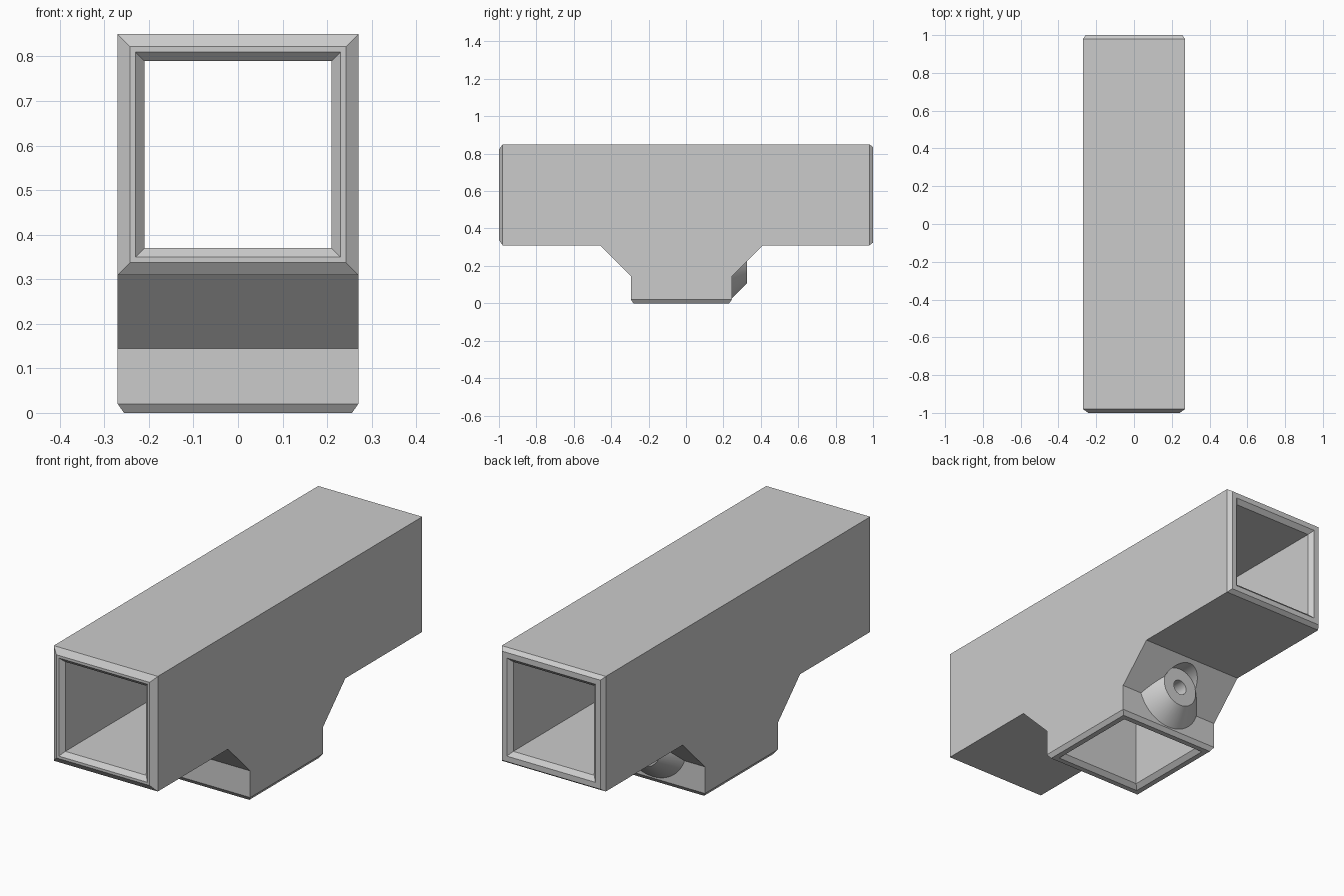
import bpy
import bmesh
import math
from mathutils import Matrix, Vector

cube = bpy.data.objects.get("Cube")
if cube:
    bpy.data.objects.remove(cube, do_unlink=True)

HALF = 0.27        # half width of the square pipe
AXIS_Z = 0.58      # height of the long pipe's centre line
BRANCH_Y = -0.025  # centre of the downward branch
BOSS_Z = 0.2       # height of the screw boss

grey = bpy.data.materials.new("plain_grey")
grey.use_nodes = True
grey.diffuse_color = (0.6, 0.6, 0.6, 1)
grey.node_tree.nodes["Principled BSDF"].inputs["Base Color"].default_value = (0.6, 0.6, 0.6, 1)


def finish(bm, name):
    bmesh.ops.recalc_face_normals(bm, faces=bm.faces)
    mesh = bpy.data.meshes.new(name)
    bm.to_mesh(mesh)
    bm.free()
    mesh.materials.append(grey)
    obj = bpy.data.objects.new(name, mesh)
    bpy.context.collection.objects.link(obj)
    return obj


def loft(name, rings, sides, matrix):
    """Closed solid from (distance, radius) rings along local z."""
    bm = bmesh.new()
    loops = []
    for dist, radius in rings:
        loop = []
        for i in range(sides):
            a = math.tau * (i + 0.5) / sides
            loop.append(bm.verts.new(matrix @ Vector((radius * math.cos(a), radius * math.sin(a), dist))))
        loops.append(loop)
    for low, high in zip(loops, loops[1:]):
        for i in range(sides):
            j = (i + 1) % sides
            bm.faces.new((low[i], low[j], high[j], high[i]))
    bm.faces.new(loops[0])
    bm.faces.new(loops[-1])
    return finish(bm, name)


def square_loft(name, rings, matrix):
    return loft(name, [(d, h * math.sqrt(2)) for d, h in rings], 4, matrix)


def combine(target, other, operation):
    mod = target.modifiers.new(other.name, 'BOOLEAN')
    mod.operation = operation
    mod.solver = 'EXACT'
    mod.object = other
    other.hide_render = True
    bpy.ops.object.select_all(action='DESELECT')
    bpy.context.view_layer.objects.active = target
    target.select_set(True)
    bpy.ops.object.modifier_apply(modifier=mod.name)
    bpy.data.objects.remove(other, do_unlink=True)


# T-shaped body with sloped gussets, extruded across the width
left, right = BRANCH_Y - HALF, BRANCH_Y + HALF
low, gusset = AXIS_Z - HALF, 0.145
reach = low - gusset
profile = [(-0.98, low), (left - reach, low), (left, gusset), (left, 0.02),
           (right, 0.02), (right, gusset), (right + reach, low), (0.98, low),
           (0.98, AXIS_Z + HALF), (-0.98, AXIS_Z + HALF)]
bm = bmesh.new()
side = bm.faces.new([bm.verts.new((-HALF, y, z)) for y, z in profile])
grown = bmesh.ops.extrude_face_region(bm, geom=[side])["geom"]
bmesh.ops.translate(bm, vec=(2 * HALF, 0, 0),
                    verts=[v for v in grown if isinstance(v, bmesh.types.BMVert)])
bmesh.ops.recalc_face_normals(bm, faces=bm.faces)

# Chamfered rims: the front one runs to an edge, the others keep a flat lip
for direction, width in (((0, -1, 0), 0.0395), ((0, 1, 0), 0.02), ((0, 0, -1), 0.02)):
    d = Vector(direction)
    facing = [f for f in bm.faces if f.normal.dot(d) > 0.99]
    cap = max(facing, key=lambda f: f.calc_center_median().dot(d))
    bmesh.ops.inset_individual(bm, faces=[cap], thickness=width, depth=0.02)
body = finish(bm, "pipe_tee")

# Conical screw boss, its clearance pocket in the gusset and the screw hole
boss_axis = Matrix.Translation((0, 0, BOSS_Z)) @ Matrix.Rotation(-math.pi / 2, 4, 'X')
combine(body, loft("screw_boss", [(0.235, 0.183), (0.345, 0.073)], 64, boss_axis), 'UNION')
combine(body, loft("boss_pocket", [(0.325, 0.095), (0.5, 0.095)], 64, boss_axis), 'DIFFERENCE')

# Square bores with flared mouths
bore_axis = Matrix.Translation((0, 0, AXIS_Z)) @ Matrix.Rotation(-math.pi / 2, 4, 'X')
bore = [(-1.02, 0.25), (-0.98, 0.21), (0.98, 0.21), (1.02, 0.25)]
combine(body, square_loft("long_bore", bore, bore_axis), 'DIFFERENCE')
branch_axis = Matrix.Translation((0, BRANCH_Y, 0))
branch = [(-0.02, 0.25), (0.02, 0.21), (0.45, 0.21)]
combine(body, square_loft("branch_bore", branch, branch_axis), 'DIFFERENCE')
combine(body, loft("screw_hole", [(0.1, 0.036), (0.4, 0.036)], 32, boss_axis), 'DIFFERENCE')

bpy.ops.object.select_all(action='DESELECT')
bpy.context.view_layer.objects.active = body
body.select_set(True)
bpy.ops.object.shade_smooth_by_angle(angle=math.radians(25))
